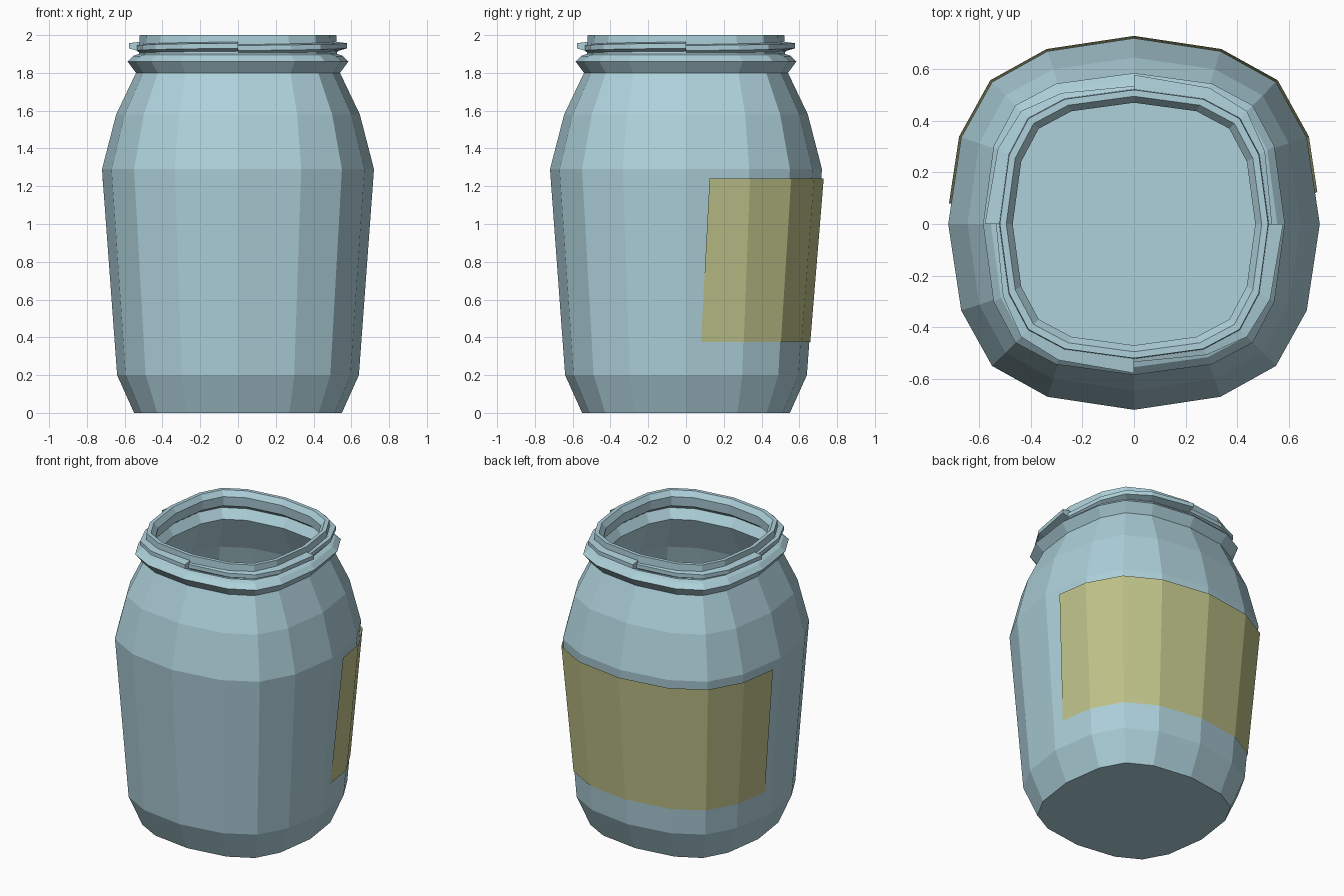
import bpy, bmesh

if "Cube" in bpy.data.objects:
    bpy.data.objects.remove(bpy.data.objects["Cube"])


def make_material(name, color):
    mat = bpy.data.materials.new(name)
    mat.diffuse_color = (*color, 1.0)
    mat.use_nodes = True
    mat.node_tree.nodes["Principled BSDF"].inputs["Base Color"].default_value = mat.diffuse_color
    return mat


def make_object(name, bm, mat, fix_normals=True):
    if fix_normals:
        bmesh.ops.recalc_face_normals(bm, faces=bm.faces)
    mesh = bpy.data.meshes.new(name)
    bm.to_mesh(mesh)
    bm.free()
    mesh.materials.append(mat)
    obj = bpy.data.objects.new(name, mesh)
    bpy.context.collection.objects.link(obj)
    return obj


def section(r, s=0.0):
    """Rounded-square 16-gon, counterclockwise from +x; s = 1 is slightly fuller."""
    a, b, d = 0.93, 0.465 + 0.05 * s, 0.764 + 0.022 * s
    quarter = [(1, 0), (a, b), (d, d), (b, a)]
    pts = []
    for _ in range(4):
        pts += [(x * r, y * r) for x, y in quarter]
        quarter = [(-y, x) for x, y in quarter]
    return pts


def bridge(bm, lower, upper, closed=True):
    n = len(lower)
    for i in range(n if closed else n - 1):
        j = (i + 1) % n
        bm.faces.new((lower[i], lower[j], upper[j], upper[i]))


glass = make_material("glass", (0.42, 0.63, 0.70))
paper = make_material("paper", (0.52, 0.54, 0.25))

# Jar: outer wall up to the rim, then the inner wall down to the floor (radius, height, fullness)
profile = [
    (0.55, 0.0, 0.6), (0.64, 0.2, 0), (0.72, 1.29, 0), (0.645, 1.58, 0.4),
    (0.54, 1.80, 1), (0.585, 1.86, 1), (0.555, 1.89, 1), (0.525, 1.90, 1), (0.52, 2.0, 1),
    (0.495, 2.0, 1), (0.47, 1.965, 1), (0.475, 1.90, 1), (0.53, 1.86, 1), (0.49, 1.80, 1),
    (0.60, 1.56, 0.4), (0.675, 1.28, 0), (0.595, 0.21, 0), (0.52, 0.045, 0.6),
]
bm = bmesh.new()
rings = [[bm.verts.new((x, y, z)) for x, y in section(r, s)] for r, z, s in profile]
for low, high in zip(rings, rings[1:]):
    bridge(bm, low, high)
bm.faces.new(rings[0])
bm.faces.new(rings[-1])
make_object("jar", bm, glass)

# Screw threads: four quarter ramps that deepen and end in a blunt step
bm = bmesh.new()
for q in range(4):
    stations = []
    for k in range(5):
        i = (q * 4 + k) % 16
        t = k / 4
        tip, lift = 0.535 + 0.043 * t, 0.012 * (t - 1)
        loop = []
        for r, z in [(0.515, 1.912), (tip, 1.93), (tip, 1.957), (0.515, 1.965)]:
            x, y = section(r, 1)[i]
            loop.append(bm.verts.new((x, y, z + lift)))
        stations.append(loop)
    for a, b in zip(stations, stations[1:]):
        bridge(bm, a, b)
    bm.faces.new(stations[0])
    bm.faces.new(stations[-1])
make_object("screw_threads", bm, glass)

# Label: a single sheet wrapped round the back half
bm = bmesh.new()
rows = []
for r, z, y_right, y_left in [(0.658, 0.375, 0.08, 0.07), (0.729, 1.24, 0.125, 0.08)]:
    pts = section(r)

    def end_point(y, side):
        t = y / pts[1][1]
        return (side * (pts[0][0] + t * (pts[1][0] - pts[0][0])), y)

    row = [end_point(y_right, 1)] + pts[1:8] + [end_point(y_left, -1)]
    rows.append([bm.verts.new((x, y, z)) for x, y in row])
bridge(bm, rows[0], rows[1], closed=False)
make_object("label", bm, paper, fix_normals=False)
